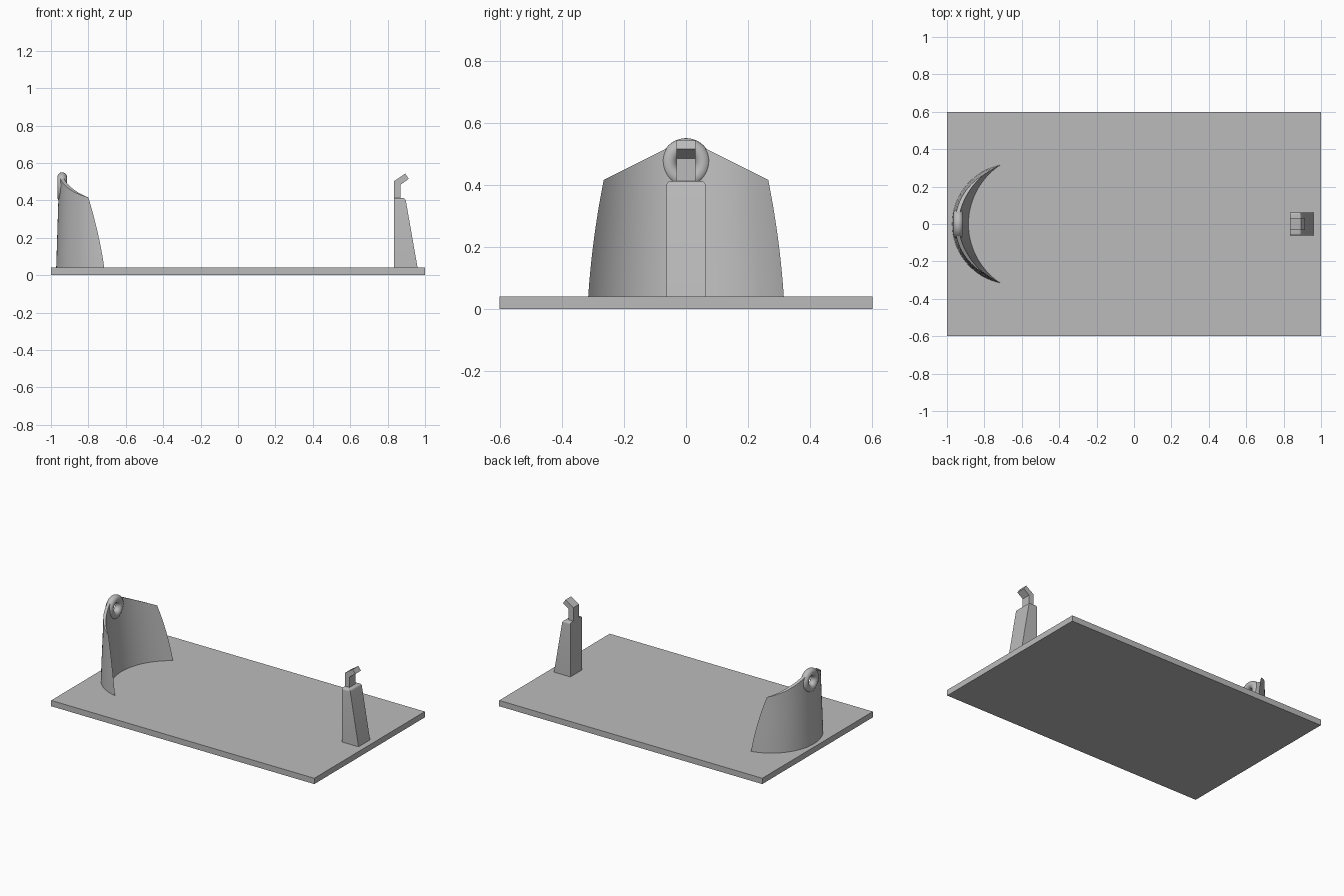
import bpy, bmesh
from math import sin, cos, asin, pi, radians

cube = bpy.data.objects.get("Cube")
if cube:
    bpy.data.objects.remove(cube, do_unlink=True)

grey = bpy.data.materials.new("plain_grey")
grey.use_nodes = True
colour = (0.5, 0.5, 0.5, 1)
grey.diffuse_color = colour
grey.node_tree.nodes["Principled BSDF"].inputs["Base Color"].default_value = colour


def add_object(name, bm):
    """Turn a bmesh into a linked grey object."""
    bmesh.ops.recalc_face_normals(bm, faces=bm.faces)
    mesh = bpy.data.meshes.new(name)
    bm.to_mesh(mesh)
    bm.free()
    mesh.materials.append(grey)
    obj = bpy.data.objects.new(name, mesh)
    bpy.context.collection.objects.link(obj)
    return obj


def activate(obj):
    bpy.ops.object.select_all(action="DESELECT")
    obj.select_set(True)
    bpy.context.view_layer.objects.active = obj


def smooth(obj, angle=30):
    activate(obj)
    bpy.ops.object.shade_smooth_by_angle(angle=radians(angle))


def extruded(profile, half):
    """Extrude an x-z profile across y, centred on y = 0."""
    bm = bmesh.new()
    face = bm.faces.new([bm.verts.new((x, -half, z)) for x, z in profile])
    new = bmesh.ops.extrude_face_region(bm, geom=[face])["geom"]
    verts = [v for v in new if isinstance(v, bmesh.types.BMVert)]
    bmesh.ops.translate(bm, verts=verts, vec=(0, 2 * half, 0))
    return bm


# Base plate
BASE = 0.04
add_object("base_plate", extruded([(-1, 0), (1, 0), (1, BASE), (-1, BASE)], 0.6))

# Tapered post with rounded top edges
bm = extruded([(0.835, BASE), (0.96, BASE), (0.895, 0.412), (0.835, 0.412)], 0.0625)
top_edges = [e for e in bm.edges if all(v.co.z > 0.4 for v in e.verts)
             and any(v.co.x > 0.85 for v in e.verts)]
bmesh.ops.bevel(bm, geom=top_edges, offset=0.013, segments=5,
                profile=0.5, affect="EDGES")
smooth(add_object("post", bm))

# Bent hook on the post
add_object("hook", extruded([(0.835, 0.405), (0.87, 0.405), (0.87, 0.484),
                             (0.913, 0.515), (0.894, 0.543), (0.835, 0.503)], 0.031))


# Crescent shield: outer and inner arcs meet at sharp side edges
def arc_point(u, z, inner):
    t = (z - BASE) / 0.375
    edge_y = 0.315 - 0.025 * t - 0.025 * t * t
    edge_x = -0.715 - 0.055 * t - 0.03 * t * t
    apex = -0.885 - 0.04 * t if inner else -0.972 + 0.012 * t
    depth = edge_x - apex
    radius = (depth ** 2 + edge_y ** 2) / (2 * depth)
    a = u * asin(edge_y / radius)
    return apex + radius * (1 - cos(a)), radius * sin(a), z


def rim_height(u, inner):
    z = 0.45
    for _ in range(12):
        z = min(0.53, 0.548 - 0.5 * abs(arc_point(u, z, inner)[1]))
    return z


COLS, ROWS = 40, 12
bm = bmesh.new()
sides = []
for inner in (False, True):
    grid = []
    for c in range(COLS + 1):
        u = 2 * c / COLS - 1
        rise = rim_height(u, inner) - BASE
        grid.append([bm.verts.new(arc_point(u, BASE + rise * r / ROWS, inner))
                     for r in range(ROWS + 1)])
    sides.append(grid)
    for c in range(COLS):
        for r in range(ROWS):
            bm.faces.new((grid[c][r], grid[c + 1][r],
                          grid[c + 1][r + 1], grid[c][r + 1]))
outer, inner = sides
for c in range(COLS):
    for r in (0, ROWS):
        bm.faces.new((outer[c][r], outer[c + 1][r], inner[c + 1][r], inner[c][r]))
bmesh.ops.remove_doubles(bm, verts=bm.verts, dist=0.0005)
shield = add_object("curved_shield", bm)

# Opening through the shield behind the ring
RING = (-0.94, 0, 0.47)
bpy.ops.mesh.primitive_cylinder_add(vertices=32, radius=0.045, depth=0.3,
                                    location=RING, rotation=(0, pi / 2, 0))
cutter = bpy.context.object
cutter.name = "hole_cutter"
cutter.hide_render = True
activate(shield)
cut = shield.modifiers.new("hole", "BOOLEAN")
cut.operation = "DIFFERENCE"
cut.solver = "EXACT"
cut.object = cutter
bpy.ops.object.modifier_apply(modifier=cut.name)
bpy.data.objects.remove(cutter, do_unlink=True)
smooth(shield)

# Ring eyelet
bpy.ops.mesh.primitive_torus_add(major_radius=0.054, minor_radius=0.026,
                                 major_segments=48, minor_segments=20,
                                 location=RING, rotation=(0, pi / 2, 0))
ring = bpy.context.object
ring.name = "ring_eyelet"
ring.data.materials.append(grey)
smooth(ring, 60)
